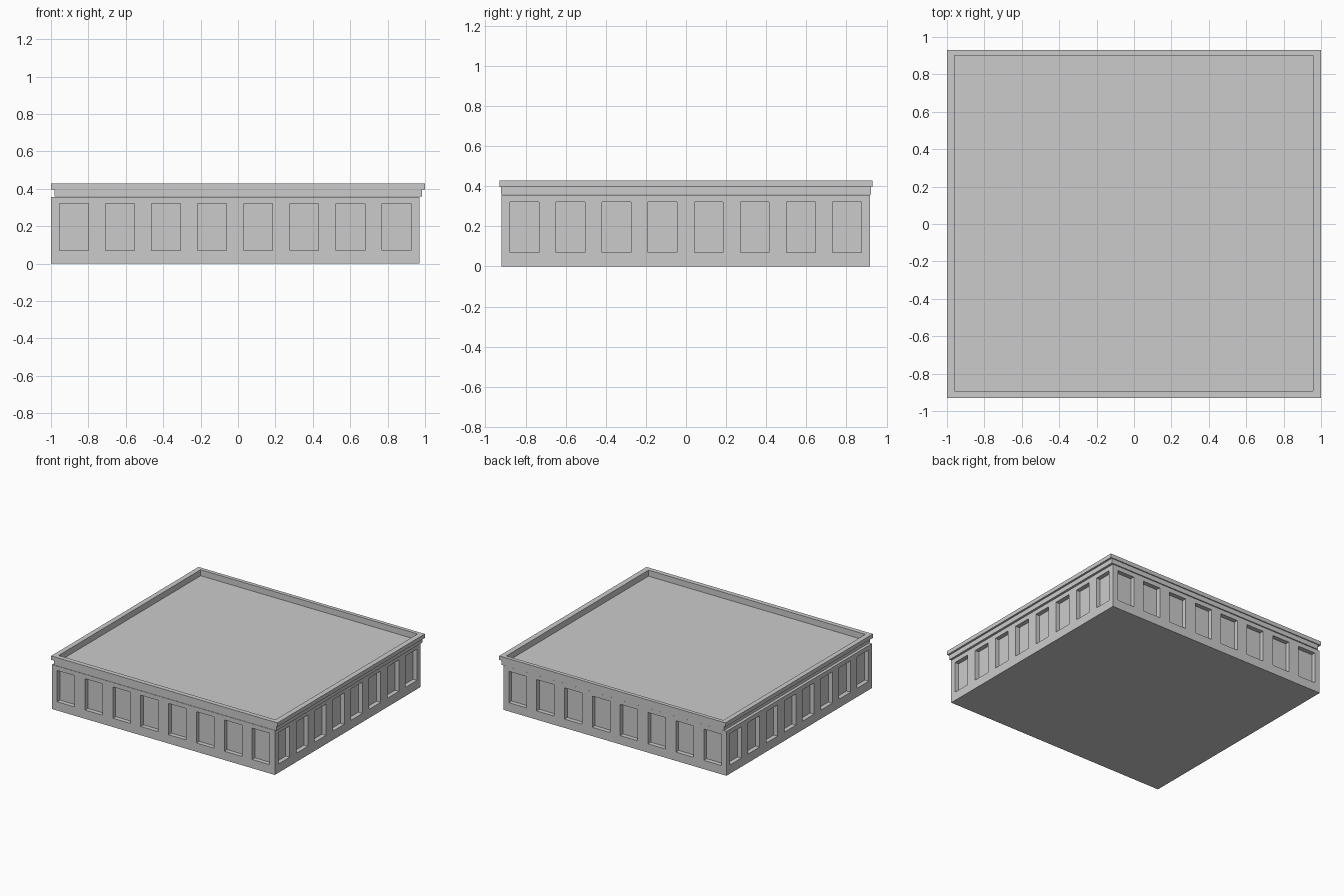
import bpy
import bmesh
from math import pi

if "Cube" in bpy.data.objects:
    bpy.data.objects.remove(bpy.data.objects["Cube"])

WALL_H = 0.355
X0, X1, Y0, Y1 = -1.0, 0.97, -0.92, 0.917   # wall footprint
BAYS = 8


def make(name, verts, faces, recalc=True):
    bm = bmesh.new()
    vs = [bm.verts.new(v) for v in verts]
    for f in faces:
        bm.faces.new([vs[i] for i in f])
    if recalc:
        bmesh.ops.recalc_face_normals(bm, faces=bm.faces)
    me = bpy.data.meshes.new(name)
    bm.to_mesh(me)
    bm.free()
    ob = bpy.data.objects.new(name, me)
    bpy.context.collection.objects.link(ob)
    return ob


def rect(x0, x1, y0, y1, z):
    return [(x0, y0, z), (x1, y0, z), (x1, y1, z), (x0, y1, z)]


def ring(name, outer, inner, z0, z1):
    """Closed rectangular frame between two footprints."""
    loops = [rect(*outer, z0), rect(*outer, z1), rect(*inner, z1), rect(*inner, z0)]
    verts = [v for loop in loops for v in loop]
    faces = []
    for a in range(4):
        b = (a + 1) % 4
        for i in range(4):
            j = (i + 1) % 4
            faces.append((a * 4 + i, a * 4 + j, b * 4 + j, b * 4 + i))
    return make(name, verts, faces)


def window_wall(name, length, origin, angle, depth=0.035):
    """One bay with a recessed window, arrayed along the wall; local -y is outside."""
    w = length / BAYS
    m = w * 0.186
    verts = []
    for x0, x1, z0, z1, y in ((0, w, 0, WALL_H, 0),
                              (m, w - m, 0.07, 0.32, 0),
                              (m, w - m, 0.07, 0.32, depth)):
        verts += [(x0, y, z0), (x1, y, z0), (x1, y, z1), (x0, y, z1)]
    faces = [(8, 9, 10, 11)]
    for base in (0, 4):
        for i in range(4):
            j = (i + 1) % 4
            faces.append((base + i, base + j, base + 4 + j, base + 4 + i))
    ob = make(name, verts, faces, recalc=False)
    arr = ob.modifiers.new("bays", 'ARRAY')
    arr.count = BAYS
    arr.use_relative_offset = False
    arr.use_constant_offset = True
    arr.constant_offset_displace = (w, 0, 0)
    arr.use_merge_vertices = True
    ob.location = origin
    ob.rotation_euler.z = angle
    return ob


# four window walls
window_wall("front_wall", X1 - X0, (X0, Y0, 0), 0)
window_wall("right_wall", Y1 - Y0, (X1, Y0, 0), pi / 2)
window_wall("back_wall", X1 - X0, (X1, Y1, 0), pi)
window_wall("left_wall", Y1 - Y0, (X0, Y1, 0), -pi / 2)

# floor underside and ledge closing the wall tops
make("floor", rect(X0, X1, Y0, Y1, 0), [(3, 2, 1, 0)], recalc=False)
make("wall_ledge", rect(X0, X1, Y0, Y1, WALL_H), [(0, 1, 2, 3)], recalc=False)

# band, overhanging cornice and sunken flat roof
INNER = (-0.96, 0.957, -0.893, 0.9)
ring("parapet_band", (-0.98, 0.985, -0.922, 0.922), INNER, WALL_H + 0.003, 0.396)
ring("cornice", (-1, 1, -0.93, 0.93), INNER, 0.396, 0.428)
make("roof", rect(*INNER, 0.38), [(0, 1, 2, 3)], recalc=False)
